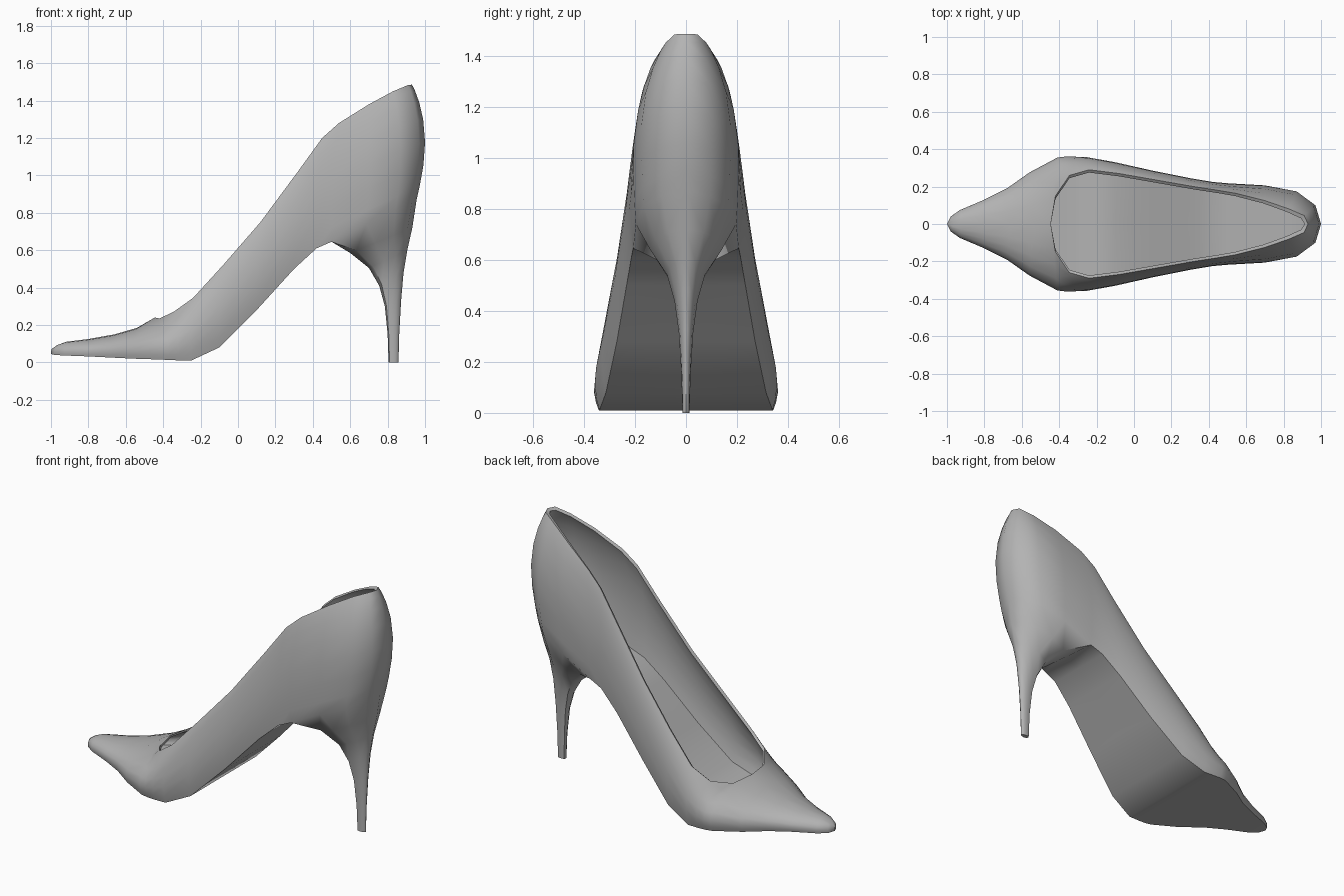
import bpy, bmesh, math
from mathutils import Vector

cube = bpy.data.objects.get("Cube")
if cube:
    bpy.data.objects.remove(cube)

grey = bpy.data.materials.new("plain grey")
grey.use_nodes = True
color = (0.45, 0.45, 0.45, 1)
grey.diffuse_color = color
grey.node_tree.nodes["Principled BSDF"].inputs["Base Color"].default_value = color

# Wall stations from toe to heel back: widest x, y, sole z, then rim x, y, z
stations = [
    (-1, 0, .045, -.99, 0, .075),
    (-.98, .04, .04, -.96, 0, .095),
    (-.93, .075, .037, -.92, 0, .11),
    (-.8, .13, .032, -.8, 0, .125),
    (-.68, .19, .026, -.66, 0, .15),
    (-.56, .275, .02, -.54, 0, .185),
    (-.41, .355, .015, -.445, 0, .24),
    (-.37, .36, .013, -.42, .15, .235),
    (-.32, .36, .011, -.345, .26, .27),
    (-.25, .357, .01, -.24, .29, .345),
    (-.1, .33, .08, -.08, .27, .52),
    (.1, .285, .28, .12, .235, .75),
    (.3, .245, .5, .32, .2, 1.02),
    (.42, .225, .61, .45, .18, 1.2),
    (.5, .218, .645, .54, .165, 1.28),
    (.7, .207, .74, .7, .125, 1.38),
    (.87, .175, .81, .83, .08, 1.45),
    (.97, .1, .85, .91, .045, 1.483),
    (1, 0, .87, .93, 0, 1.485),
]
THROAT, BREAST = 6, 14
LEVELS = (0, .12, .3, .5, .7, .85, .95, 1)


def back_amount(x):
    return min(max((x - .5) * 2, 0), 1)


def wall_column(wx, wy, bz, rx, ry, rz):
    """Points up one wall: out to the widest line, then in to the rim."""
    back = back_amount(wx)
    belly = .3 + .2 * back
    base = Vector((wx * (1 - .045 * back), wy * .95))
    wide, rim = Vector((wx, wy)), Vector((rx, ry))
    power = .5 if ry < .2 and wx < 0 else .9
    points = []
    for t in LEVELS:
        if t < belly:
            p = base.lerp(wide, math.sin(t / belly * math.pi / 2))
        else:
            f = (t - belly) / (1 - belly)
            p = rim.lerp(wide, max(1 - f * f, 0) ** power)
        points.append(Vector((p.x, p.y, bz + (rz - bz) * t)))
    return points


def inset_column(column):
    """The same wall moved inwards for the lining, starting at the footbed."""
    points = []
    for p, t in zip(column, LEVELS):
        points.append(Vector((p.x - .02 * back_amount(p.x), max(p.y - .015, 0),
                              p.z + .03 * (1 - t) - .012 * t)))
    return points


def centre(p):
    return Vector((p.x, 0, p.z))


def grid(bm, columns, flip=False):
    verts = [[bm.verts.new(p) for p in c] for c in columns]
    for a, b in zip(verts, verts[1:]):
        for j in range(len(a) - 1):
            quad = [a[j], a[j + 1], b[j + 1], b[j]]
            bm.faces.new(quad[::-1] if flip else quad)
    return verts


def finish(bm, name, angle):
    bmesh.ops.remove_doubles(bm, verts=bm.verts, dist=.0005)
    mesh = bpy.data.meshes.new(name)
    bm.to_mesh(mesh)
    bm.free()
    obj = bpy.data.objects.new(name, mesh)
    bpy.context.collection.objects.link(obj)
    mesh.materials.append(grey)
    mirror = obj.modifiers.new("Mirror", 'MIRROR')
    mirror.use_axis = (False, True, False)
    mirror.merge_threshold = .001
    bpy.ops.object.select_all(action='DESELECT')
    obj.select_set(True)
    bpy.context.view_layer.objects.active = obj
    bpy.ops.object.modifier_apply(modifier="Mirror")
    bpy.ops.object.shade_smooth_by_angle(angle=math.radians(angle))


walls = [wall_column(*s) for s in stations]

# Outer shell: walls and sole
shell = bmesh.new()
grid(shell, walls)
grid(shell, [[centre(c[0]), c[0]] for c in walls[:BREAST + 1]])

# Stiletto heel: rings of front x, z, back x, z and half width
rings = [
    (.805, 0, .858, 0, .014),
    (.8, .15, .862, .15, .018),
    (.785, .3, .872, .33, .028),
    (.755, .41, .885, .48, .045),
    (.7, .505, .905, .6, .075),
    (.6, .585, .932, .72, .14),
]
outline = [(0, 0), (.1, .8), (.4, 1), (.7, .85), (.92, .5), (1, 0)]
seat = [c[0] for c in walls[BREAST:]]
heel = []
for (u, v), top in zip(outline, [centre(seat[0])] + seat):
    heel.append([Vector((fx + (bx - fx) * u, w * v, fz + (bz - fz) * u))
                 for fx, fz, bx, bz, w in rings] + [top])
heel_verts = grid(shell, heel)
shell.faces.new([c[0] for c in heel_verts])
finish(shell, "shoe_shell_and_heel", 55)

# Lining: inner walls, footbed and the narrow lip at the opening
lining = bmesh.new()
inner = [inset_column(c) for c in walls]
grid(lining, [[centre(c[0])] + c for c in inner[3:]], flip=True)
grid(lining, [[c[-1], w[-1]] for c, w in zip(inner[THROAT:], walls[THROAT:])], flip=True)
finish(lining, "lining_and_footbed", 50)
